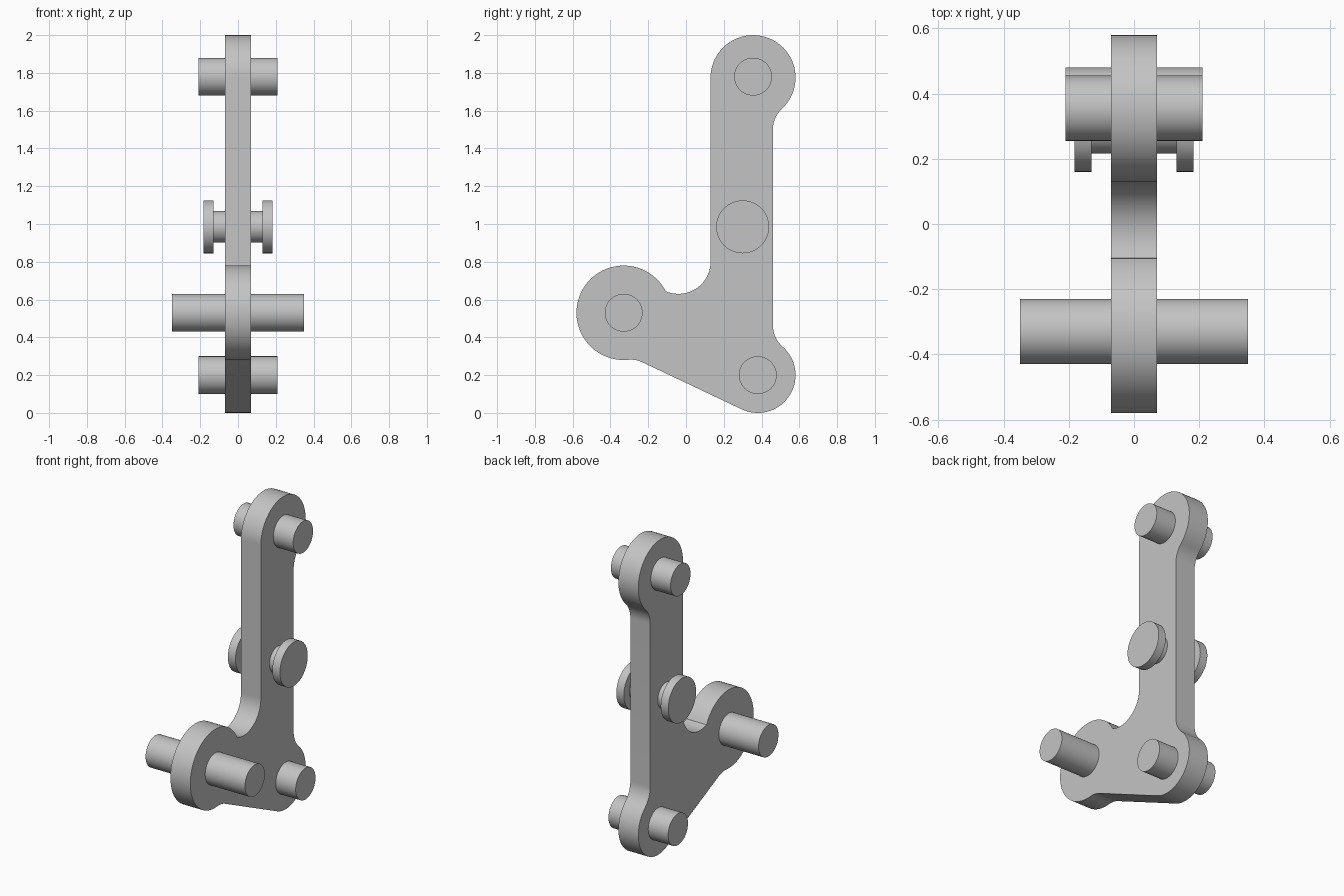
import bpy, bmesh
from math import cos, sin, radians, pi

if "Cube" in bpy.data.objects:
    bpy.data.objects.remove(bpy.data.objects["Cube"], do_unlink=True)

grey = bpy.data.materials.new("plain_grey")
grey.use_nodes = True
colour = (0.55, 0.55, 0.55, 1)
grey.diffuse_color = colour
grey.node_tree.nodes["Principled BSDF"].inputs["Base Color"].default_value = colour


def finish(obj):
    obj.data.materials.append(grey)
    bpy.ops.object.select_all(action="DESELECT")
    obj.select_set(True)
    bpy.context.view_layer.objects.active = obj
    bpy.ops.object.shade_smooth_by_angle(angle=radians(25))


def arc(y, z, r, start, end):
    """Points along an arc in the side plane, angles in degrees."""
    n = max(4, round(abs(end - start) / 5))
    angles = [radians(start + (end - start) * i / n) for i in range(n + 1)]
    return [(y + r * cos(a), z + r * sin(a)) for a in angles]


def pin(name, y, z, r, x0, x1):
    """Cylinder along x."""
    bpy.ops.mesh.primitive_cylinder_add(vertices=64, radius=r, depth=x1 - x0,
                                        location=((x0 + x1) / 2, y, z),
                                        rotation=(0, pi / 2, 0))
    obj = bpy.context.object
    obj.name = name
    finish(obj)


# Lever plate: rounded ends joined by straight edges and fillets
outline = (arc(0.38, 0.2, 0.2, -115.3, 48.9)            # lower end
           + arc(0.61, 0.464, 0.15, 228.9, 180)         # lower back fillet
           + arc(0.61, 1.5, 0.15, 180, 132.8)           # upper back fillet
           + arc(0.355, 1.775, 0.225, -47.2, 180)       # upper end
           + arc(-0.04, 0.8, 0.17, 0, -112.5)           # inner corner
           + arc(-0.33, 0.53, 0.25, 26.4, 275.1)        # front end
           + arc(-0.294, 0.132, 0.15, 95.1, 64.7))      # underside fillet

half = 0.07
bm = bmesh.new()
face = bm.faces.new([bm.verts.new((-half, y, z)) for y, z in outline])
bmesh.ops.remove_doubles(bm, verts=bm.verts[:], dist=0.002)
side = bmesh.ops.extrude_face_region(bm, geom=bm.faces[:])
moved = [v for v in side["geom"] if isinstance(v, bmesh.types.BMVert)]
bmesh.ops.translate(bm, verts=moved, vec=(2 * half, 0, 0))
bmesh.ops.recalc_face_normals(bm, faces=bm.faces[:])
mesh = bpy.data.meshes.new("lever_plate")
bm.to_mesh(mesh)
bm.free()
plate = bpy.data.objects.new("lever_plate", mesh)
bpy.context.collection.objects.link(plate)
finish(plate)

# Through pins
pin("upper_pin", 0.355, 1.78, 0.1, -0.21, 0.21)
pin("lower_pin", 0.38, 0.2, 0.1, -0.21, 0.21)
pin("front_pin", -0.33, 0.53, 0.1, -0.35, 0.35)

# Flanged stud in the middle
pin("stud_neck", 0.3, 0.985, 0.084, -0.14, 0.14)
pin("stud_head_left", 0.3, 0.985, 0.14, 0.13, 0.183)
pin("stud_head_right", 0.3, 0.985, 0.14, -0.183, -0.13)
